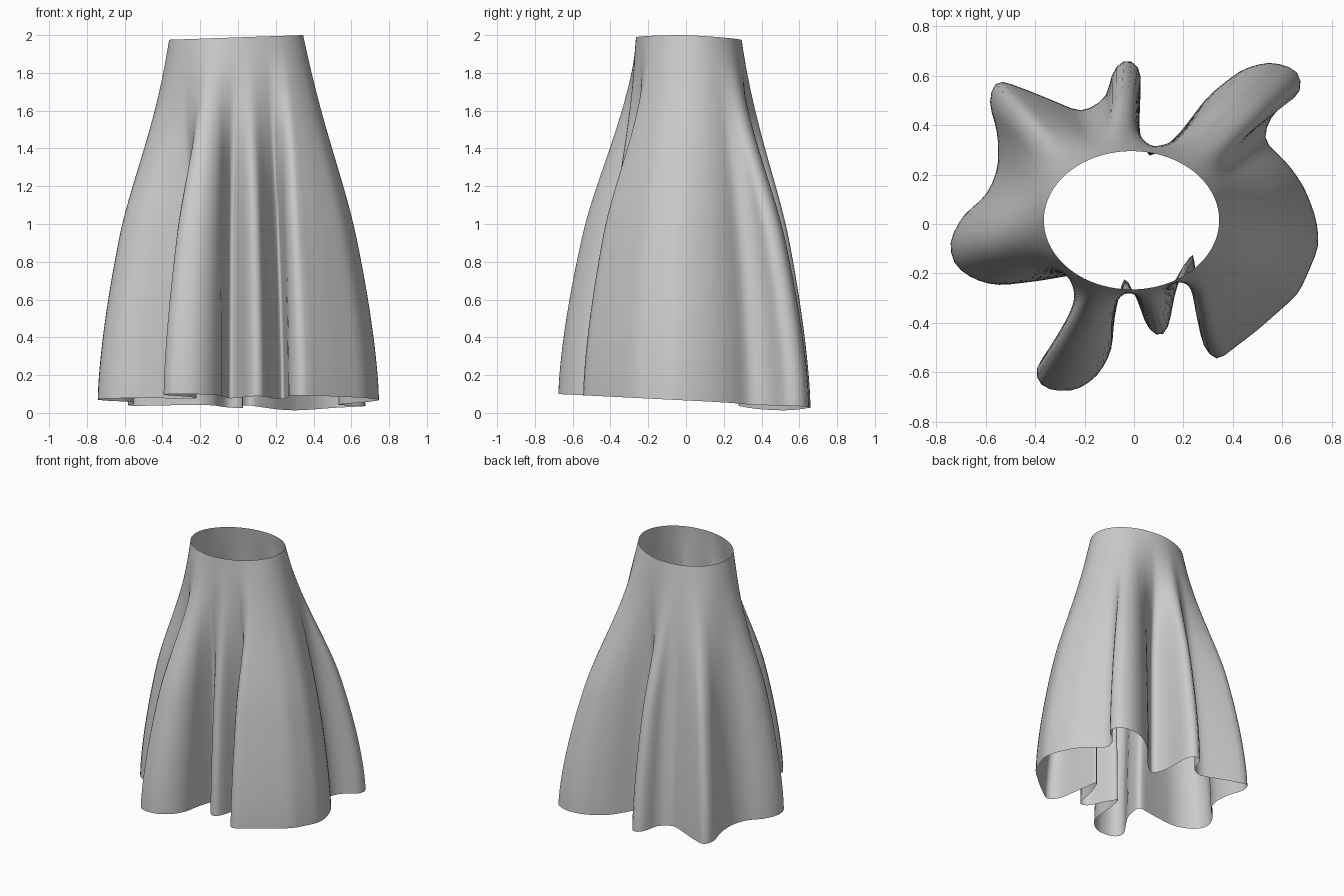
import bpy
import math
from mathutils import Vector

default = bpy.data.objects.get("Cube")
if default:
    bpy.data.objects.remove(default, do_unlink=True)

COLUMNS = 168   # steps around the skirt
ROWS = 36       # steps from waist to hem

# Hem outline in hundredths, counter-clockwise from the left hip
HEM = [(75, -9), (74, 2), (69, 15), (62, 25), (52, 34), (56, 45), (68, 53),
       (67, 62), (56, 66), (44, 63), (30, 52), (18, 36), (6, 26), (2, 36),
       (3, 63), (-3, 68), (-9, 62), (-11, 51), (-21, 45), (-40, 53), (-56, 59),
       (-59, 50), (-55, 36), (-55, 22), (-60, 11), (-69, 4), (-75, -7),
       (-73, -17), (-64, -23), (-55, -25), (-38, -23), (-21, -20), (-25, -37),
       (-41, -60), (-37, -67), (-24, -68), (-15, -62), (-9, -52), (-8, -38),
       (-4, -20), (2, -32), (5, -42), (11, -47), (14, -42), (17, -26),
       (24, -10), (26, -32), (27, -48), (33, -56), (50, -43), (67, -28)]


def resample(points, count):
    """Spread count points evenly along a closed outline."""
    pts = [Vector(p) / 100 for p in points]
    pairs = list(zip(pts, pts[1:] + pts[:1]))
    step = sum((b - a).length for a, b in pairs) / count
    result, offset = [], 0.0
    for a, b in pairs:
        length = (b - a).length
        while offset < length and len(result) < count:
            result.append(a.lerp(b, offset / length))
            offset += step
        offset -= length
    while len(result) < count:
        result.append(pts[0].copy())
    return result


def relax(points, passes):
    """Even out a closed outline."""
    for _ in range(passes):
        n = len(points)
        points = [points[i] * 0.5 + (points[i - 1] + points[(i + 1) % n]) * 0.25
                  for i in range(n)]
    return points


def smoothstep(a, b, x):
    x = min(max((x - a) / (b - a), 0.0), 1.0)
    return x * x * (3 - 2 * x)


def waist_point(direction):
    """Oval waistband, slightly lower at the back and on the right."""
    angle = math.atan2(direction.y / 0.28, direction.x / 0.355)
    x, y = 0.355 * math.cos(angle) - 0.01, 0.28 * math.sin(angle) + 0.015
    return Vector((x, y, 1.988 + 0.035 * x - 0.05 * max(y, 0.0)))


def hem_height(p):
    """Hem rises at the front and dips in the back left folds."""
    dip = math.exp(-((p.x - 0.25) / 0.22) ** 2) * smoothstep(0, 0.3, p.y)
    return 0.066 - 0.05 * p.y - 0.028 * dip


hem = relax(resample(HEM, COLUMNS), 1)
soft = relax(hem, 220)          # the flare without its folds

# Cloth surface: flare outwards while the folds deepen towards the hem
verts = []
for row in range(ROWS + 1):
    u = row / ROWS
    flare = 1 - (1 - u) ** 1.5
    fold = smoothstep(-0.1, 0.55, u)
    for h, s in zip(hem, soft):
        top = waist_point(s)
        spread = s.lerp(h, fold)
        xy = top.xy.lerp(spread, flare)
        z = top.z + (hem_height(h) - top.z) * u
        verts.append((xy.x, xy.y, z))

faces = []
for row in range(ROWS):
    for i in range(COLUMNS):
        a, b = row * COLUMNS + i, row * COLUMNS + (i + 1) % COLUMNS
        faces.append((a, a + COLUMNS, b + COLUMNS, b))

mesh = bpy.data.meshes.new("skirt")
mesh.from_pydata(verts, [], faces)
mesh.shade_smooth()
skirt = bpy.data.objects.new("skirt", mesh)
bpy.context.collection.objects.link(skirt)

# Plain grey cloth
grey = bpy.data.materials.new("grey cloth")
grey.use_nodes = True
colour = (0.6, 0.6, 0.6, 1.0)
grey.diffuse_color = colour
grey.node_tree.nodes["Principled BSDF"].inputs["Base Color"].default_value = colour
mesh.materials.append(grey)
